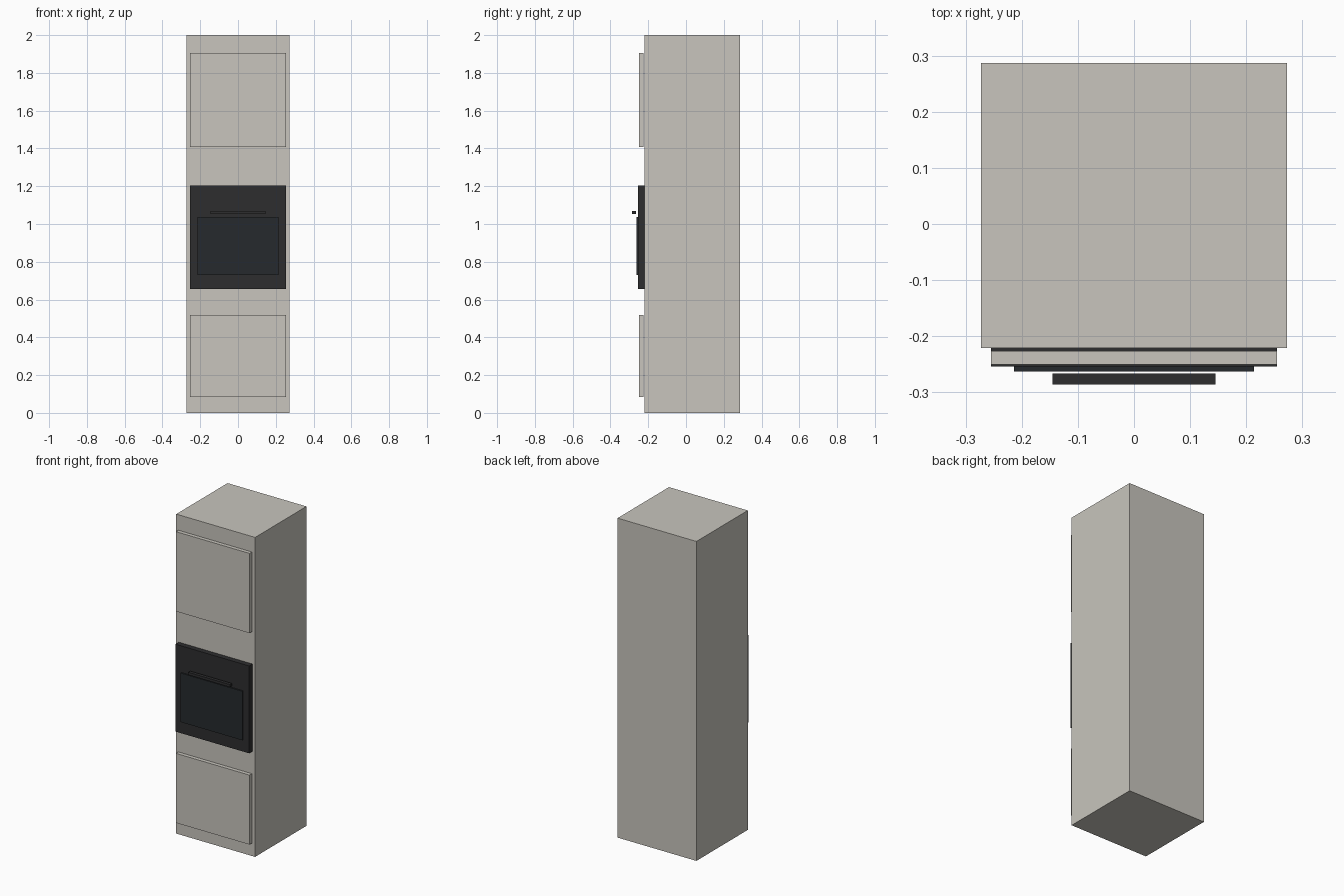
import bpy

if "Cube" in bpy.data.objects:
    bpy.data.objects.remove(bpy.data.objects["Cube"])


def material(name, rgb):
    m = bpy.data.materials.new(name)
    m.diffuse_color = (*rgb, 1.0)
    m.use_nodes = True
    m.node_tree.nodes["Principled BSDF"].inputs["Base Color"].default_value = m.diffuse_color
    return m


def box(name, half_width, y0, y1, z0, z1, mat):
    """Box centred on x = 0, given by its y and z limits."""
    bpy.ops.mesh.primitive_cube_add(size=1, location=(0, (y0 + y1) / 2, (z0 + z1) / 2))
    ob = bpy.context.object
    ob.name = name
    ob.scale = (2 * half_width, y1 - y0, z1 - z0)
    bpy.ops.object.transform_apply(location=False, rotation=False, scale=True)
    ob.data.materials.append(mat)
    return ob


cream = material("cabinet_paint", (0.58, 0.56, 0.51))
black = material("oven_black", (0.027, 0.027, 0.028))
glass = material("oven_glass", (0.019, 0.023, 0.026))

# Tall cabinet carcass
box("cabinet_body", 0.273, -0.221, 0.287, 0.0, 2.0, cream)

# Cupboard doors, set slightly off the carcass
for name, z0, z1 in (("lower_door", 0.083, 0.518), ("upper_door", 1.407, 1.906)):
    box(name, 0.255, -0.250, -0.226, z0, z1, cream)

# Built-in oven: front panel, window and handle bar
box("oven_front", 0.255, -0.254, -0.221, 0.656, 1.203, black)
box("oven_window", 0.214, -0.263, -0.254, 0.730, 1.037, glass)
box("oven_handle", 0.145, -0.286, -0.266, 1.053, 1.069, black)
